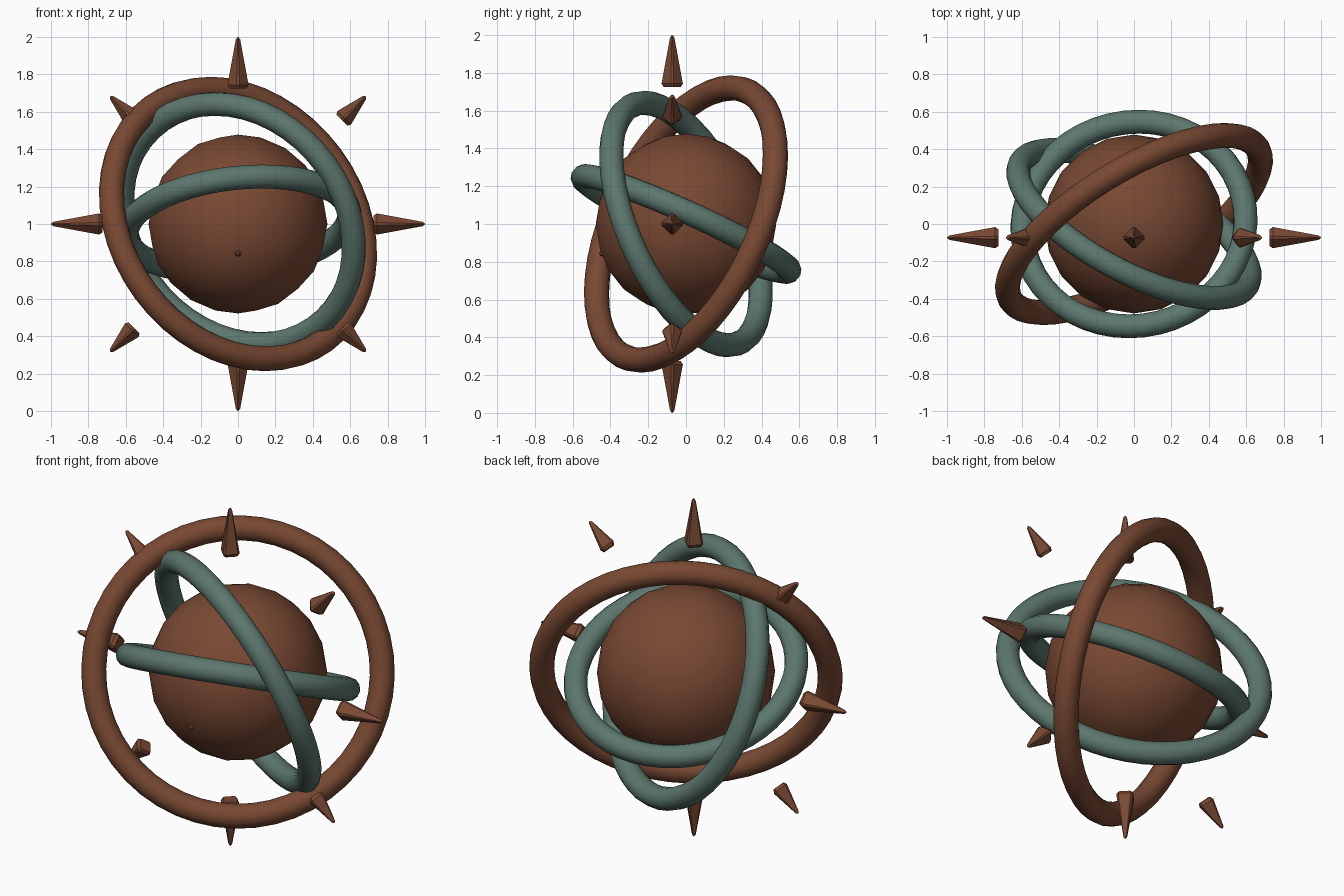
import bpy, bmesh, math
from mathutils import Vector, Matrix

if "Cube" in bpy.data.objects:
    bpy.data.objects.remove(bpy.data.objects["Cube"])

CENTER = Vector((0, 0, 1))


def material(name, rgb):
    m = bpy.data.materials.new(name)
    m.diffuse_color = (*rgb, 1)
    m.use_nodes = True
    m.node_tree.nodes["Principled BSDF"].inputs["Base Color"].default_value = m.diffuse_color
    return m


BROWN = material("rust brown", (0.19, 0.066, 0.033))
TEAL = material("grey teal", (0.108, 0.185, 0.156))


def finish(name, mat, angle):
    ob = bpy.context.object
    ob.name = name
    ob.data.materials.append(mat)
    bpy.ops.object.shade_smooth_by_angle(angle=math.radians(angle))
    return ob


def ring(name, mat, major, minor, normal):
    rot = Vector(normal).to_track_quat('Z', 'Y').to_euler()
    bpy.ops.mesh.primitive_torus_add(major_segments=48, minor_segments=12,
                                     major_radius=major, minor_radius=minor,
                                     location=CENTER, rotation=rot)
    return finish(name, mat, 40)


def spike(name, angle, start, tip, radius):
    """Four-sided spike with chamfered corners, pointing out from the centre."""
    length = tip - start
    profile = [(0, radius * 0.8), (0.018, radius),
               (length * 0.95, 0.012), (length, 0.002)]
    corners = [math.radians(90 * k + d) for k in range(4) for d in (-8, 8)]
    bm = bmesh.new()
    loops = [[bm.verts.new((r * math.cos(a), r * math.sin(a), h)) for a in corners]
             for h, r in profile]
    n = len(corners)
    for low, high in zip(loops, loops[1:]):
        for i in range(n):
            j = (i + 1) % n
            bm.faces.new((low[i], low[j], high[j], high[i]))
    bm.faces.new(loops[0][::-1])
    bm.faces.new(loops[-1])
    me = bpy.data.meshes.new(name)
    # local z becomes the outward direction, local y the depth axis
    out = Vector((math.cos(angle), 0, math.sin(angle)))
    depth = Vector((0, 1, 0))
    side = depth.cross(out)
    mat = Matrix((side, depth, out)).transposed().to_4x4()
    mat.translation = CENTER + Vector((0, -0.073, 0)) + out * start
    bm.transform(mat)
    bm.to_mesh(me)
    bm.free()
    me.materials.append(BROWN)
    ob = bpy.data.objects.new(name, me)
    bpy.context.collection.objects.link(ob)


# Central globe
bpy.ops.mesh.primitive_ico_sphere_add(subdivisions=3, radius=0.478, location=CENTER)
finish("globe", BROWN, 40)

# Small stud on the front of the globe
stud_dir = Vector((0, -0.445, -0.157)).normalized()
bpy.ops.mesh.primitive_cone_add(vertices=8, radius1=0.03, radius2=0.008, depth=0.03,
                                location=CENTER + stud_dir * 0.47,
                                rotation=stud_dir.to_track_quat('Z', 'Y').to_euler())
finish("globe_stud", BROWN, 30)

# Three tilted orbit rings
ring("outer_ring", BROWN, 0.775, 0.067, (0.49, -0.795, 0.37))
ring("middle_ring", TEAL, 0.69, 0.064, (0.44, 0.818, 0.367))
ring("inner_ring", TEAL, 0.60, 0.064, (-0.10, 0.41, 0.905))

# Eight spikes: long ones on the axes, short ones on the diagonals
for k in range(8):
    if k % 2 == 0:
        spike(f"long_spike_{k // 2 + 1}", k * math.pi / 4, 0.725, 1.0, 0.057)
    else:
        spike(f"short_spike_{k // 2 + 1}", k * math.pi / 4, 0.785, 0.965, 0.052)
